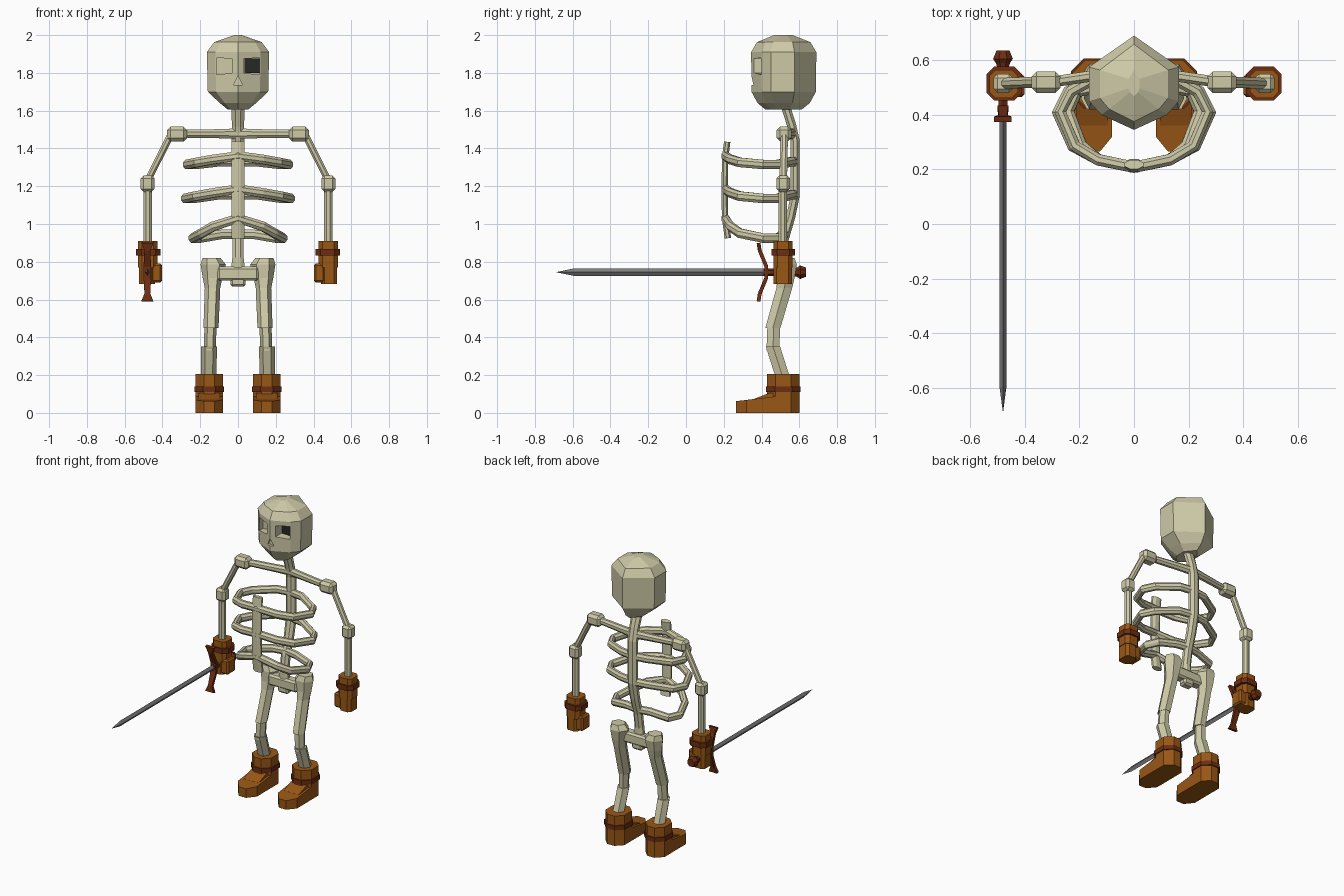
import bpy, bmesh, math
from mathutils import Vector

if "Cube" in bpy.data.objects:
    bpy.data.objects.remove(bpy.data.objects["Cube"])


def material(name, rgb):
    m = bpy.data.materials.new(name)
    m.diffuse_color = (*rgb, 1)
    m.use_nodes = True
    m.node_tree.nodes["Principled BSDF"].inputs["Base Color"].default_value = m.diffuse_color
    return m


BONE = material("bone", (0.62, 0.59, 0.39))
LEATHER = material("brown leather", (0.32, 0.095, 0.008))
STRAP = material("dark red leather", (0.15, 0.026, 0.006))
STEEL = material("grey steel", (0.21, 0.21, 0.21))
DARK = material("dark socket", (0.02, 0.02, 0.02))


def finish(name, bm, mat, mirror=False):
    bmesh.ops.recalc_face_normals(bm, faces=bm.faces)
    me = bpy.data.meshes.new(name)
    bm.to_mesh(me)
    bm.free()
    me.materials.append(mat)
    ob = bpy.data.objects.new(name, me)
    bpy.context.collection.objects.link(ob)
    if mirror:
        ob.modifiers.new("mirror", 'MIRROR').use_mirror_merge = False
    return ob


def loft(name, rings, mat, mirror=False, closed=False):
    """Skin a list of equal-length point rings."""
    bm = bmesh.new()
    vs = [[bm.verts.new(p) for p in r] for r in rings]
    n = len(vs[0])
    for k in range(len(vs) if closed else len(vs) - 1):
        a, b = vs[k], vs[(k + 1) % len(vs)]
        for i in range(n):
            j = (i + 1) % n
            bm.faces.new((a[i], a[j], b[j], b[i]))
    if not closed:
        bm.faces.new(vs[0])
        bm.faces.new(vs[-1])
    return finish(name, bm, mat, mirror)


def tube(name, path, mat, n=6, hint=(0, 0, 1), flat=True, mirror=False, closed=False):
    """Sweep an n-gon along (x, y, z, half_side, half_up) points."""
    pts = [Vector(p[:3]) for p in path]
    rings, m = [], len(pts)
    rot = math.pi / n if flat else 0
    k = 1 / math.cos(rot)
    for i, p in enumerate(path):
        if closed:
            t = pts[(i + 1) % m] - pts[i - 1]
        else:
            t = pts[min(i + 1, m - 1)] - pts[max(i - 1, 0)]
        side = t.cross(Vector(hint)).normalized()
        up = side.cross(t).normalized()
        rings.append([pts[i] + side * p[3] * k * math.cos(rot + math.tau * j / n)
                      + up * p[4] * k * math.sin(rot + math.tau * j / n) for j in range(n)])
    return loft(name, rings, mat, mirror, closed)


def block(name, x, y, z, mat, bevel=0.0, mirror=False):
    bm = bmesh.new()
    bmesh.ops.create_cube(bm, size=1)
    for v in bm.verts:
        v.co = [a[0] + (c + 0.5) * (a[1] - a[0]) for a, c in zip((x, y, z), v.co)]
    if bevel:
        bmesh.ops.bevel(bm, geom=bm.edges[:], offset=bevel, segments=1, affect='EDGES')
    return finish(name, bm, mat, mirror)


def plan(x, y, c, z):
    """Rectangle with cut corners at height z."""
    (a, b), (d, e) = x, y
    return [(a + c, d, z), (b - c, d, z), (b, d + c, z), (b, e - c, z),
            (b - c, e, z), (a + c, e, z), (a, e - c, z), (a, d + c, z)]


def prism(name, x, y, c, z, mat, mirror=False):
    return loft(name, [plan(x, y, c, h) for h in z], mat, mirror)


# Skull: six-sided plan with slim front corner facets
half = [(0.12, 0.40), (0.165, 0.45), (0.165, 0.575)]
skull_plan = [(0, 0.345)] + half + [(0, 0.69)] + [(-x, y) for x, y in reversed(half)]
skull_levels = [(1.605, 0.32, 0.55), (1.64, 0.58, 0.80), (1.70, 0.97, 0.99), (1.91, 1, 1),
                (1.963, 0.76, 0.82), (2.0, 0.12, 0.28)]
skull = loft("skull", [[(x * sx, 0.515 + (y - 0.515) * sy, z) for x, y in skull_plan]
                       for z, sx, sy in skull_levels], BONE)

# Eye sockets and nose are cut into the skull
cutters = []
for s in (-1, 1):
    outline = [(0.032, 1.80), (0.115, 1.79), (0.115, 1.88), (0.032, 1.875)]
    cutters.append(loft("socket_cutter", [[(s * x, y, z) for x, z in outline]
                                          for y in (0.3, 0.435)], BONE))
cutters.append(loft("nose_cutter", [[(-0.024, y, 1.735), (0.024, y, 1.735), (0, y, 1.785)]
                                    for y in (0.3, 0.368)], BONE))
bpy.context.view_layer.objects.active = skull
for c in cutters:
    mod = skull.modifiers.new("cut", 'BOOLEAN')
    mod.operation, mod.solver, mod.object = 'DIFFERENCE', 'EXACT', c
    bpy.ops.object.modifier_apply(modifier=mod.name)
    bpy.data.objects.remove(c)
block("left_socket_back", (0.034, 0.113), (0.427, 0.435), (1.80, 1.876), DARK)

# Spine, breastbone and pelvis
spine = [(0.525, 1.63, 0.036), (0.56, 1.52, 0.032), (0.578, 1.44, 0.034), (0.578, 1.15, 0.034),
         (0.555, 1.04, 0.032), (0.52, 0.92, 0.03), (0.505, 0.82, 0.03), (0.505, 0.73, 0.04)]
tube("spine", [(0, y, z, w, 0.024) for y, z, w in spine], BONE, 8, (0, 1, 0))
breast = [(0.218, 1.435), (0.207, 1.35), (0.205, 1.15), (0.207, 1.03), (0.222, 0.925)]
tube("breastbone", [(0, y, z, 0.034, 0.017) for y, z in breast], BONE, 8, (0, 1, 0))
block("pelvis", (-0.11, 0.11), (0.475, 0.545), (0.70, 0.775), BONE, 0.012)
block("tailbone", (-0.04, 0.04), (0.48, 0.54), (0.668, 0.72), BONE, 0.012)

# Ribs: closed hoops (half width, back y, then heights at front, side and back)
for name, w, yb, zf, zs, zb in (("upper_rib", 0.27, 0.575, 1.36, 1.315, 1.33),
                                ("middle_rib", 0.28, 0.575, 1.185, 1.135, 1.155),
                                ("lower_rib", 0.24, 0.525, 1.03, 0.925, 0.945)):
    side = [(0.13, 0.235, zf * 0.6 + zs * 0.4), (0.80 * w, 0.285, zf * 0.25 + zs * 0.75),
            (w, 0.41, zs), (0.86 * w, 0.485, zs), (0.36 * w, yb - 0.015, zb)]
    hoop = [(0, 0.208, zf)] + side + [(0, yb, zb)] + [(-x, y, z) for x, y, z in reversed(side)]
    tube(name, [(*p, 0.021, 0.025) for p in hoop], BONE, 8, closed=True)

# Collarbone and arms
tube("collarbone", [(-0.29, 0.522, 1.478, 0.02, 0.021), (-0.1, 0.55, 1.478, 0.02, 0.024),
                    (0, 0.565, 1.478, 0.02, 0.028), (0.1, 0.55, 1.478, 0.02, 0.024),
                    (0.29, 0.522, 1.478, 0.02, 0.021)], BONE, 8)
block("shoulder", (0.27, 0.375), (0.48, 0.558), (1.437, 1.515), BONE, 0.018, True)
tube("upper_arm", [(0.352, 0.52, 1.48, 0.018, 0.02), (0.478, 0.515, 1.23, 0.018, 0.02)],
     BONE, 8, (0, 1, 0), mirror=True)
block("elbow", (0.443, 0.515), (0.48, 0.55), (1.17, 1.257), BONE, 0.015, True)
tube("forearm", [(0.478, 0.513, 1.2, 0.022, 0.022), (0.478, 0.513, 0.85, 0.022, 0.022)],
     BONE, 8, (0, 1, 0), mirror=True)

# Gloves
prism("glove_cuff", (0.425, 0.53), (0.462, 0.565), 0.022, (0.77, 0.91), LEATHER, True)
prism("glove_strap", (0.41, 0.54), (0.453, 0.577), 0.028, (0.832, 0.867), STRAP, True)
prism("glove_palm", (0.44, 0.525), (0.462, 0.56), 0.018, (0.682, 0.80), LEATHER, True)
block("glove_fingers", (0.402, 0.46), (0.465, 0.55), (0.69, 0.79), LEATHER, 0.01, True)

# Legs: thigh, knee and shin
thigh = [(0.14, 0.535, 0.82, 0.048, 0.04), (0.131, 0.535, 0.785, 0.067, 0.052),
         (0.135, 0.53, 0.715, 0.052, 0.045), (0.135, 0.52, 0.66, 0.041, 0.042),
         (0.143, 0.46, 0.45, 0.04, 0.04)]
knee = [(0.145, 0.465, 0.47, 0.032, 0.034), (0.15, 0.46, 0.33, 0.032, 0.034)]
shin = [(0.153, 0.46, 0.352, 0.042, 0.038), (0.155, 0.515, 0.18, 0.04, 0.038)]
for name, path in (("thigh", thigh), ("knee", knee), ("shin", shin)):
    loft(name, [[(x + a * math.cos(i * math.tau / 6), y + b * 1.15 * math.sin(i * math.tau / 6), z)
                 for i in range(6)] for x, y, z, a, b in path], BONE, True)

# Boots
prism("boot_shaft", (0.08, 0.225), (0.43, 0.60), 0.045, (0, 0.205), LEATHER, True)
prism("boot_strap", (0.074, 0.231), (0.424, 0.606), 0.046, (0.11, 0.14), STRAP, True)
sole = [(0.08, 0.52), (0.08, 0.32), (0.125, 0.265), (0.18, 0.265), (0.225, 0.32), (0.225, 0.52)]
loft("boot_toe", [[(x, y, 0) for x, y in sole],
                  [(x, y, 0.062 + 0.12 * max(0, y - 0.265)) for x, y in sole]], LEATHER, True)
wedge = [(0.36, 0.06), (0.36, 0.074), (0.44, 0.105), (0.48, 0.105), (0.48, 0.06)]
loft("boot_instep", [[(x, y, z) for y, z in wedge] for x in (0.095, 0.21)], LEATHER, True)

# Sword held forward in the right hand
SX, SZ = -0.48, 0.745
tube("sword_blade", [(SX, 0.42, SZ, 0.013, 0.019), (SX, -0.595, SZ, 0.013, 0.019),
                     (SX, -0.685, SZ, 0.001, 0.001)], STEEL, 4, flat=False)
tube("sword_grip", [(SX, 0.41, SZ, 0.017, 0.017), (SX, 0.60, SZ, 0.017, 0.017)], STRAP, 6)
tube("sword_pommel", [(SX, 0.57, SZ, 0.02, 0.02), (SX, 0.59, SZ, 0.026, 0.026),
                      (SX, 0.605, SZ, 0.036, 0.036), (SX, 0.635, SZ, 0.024, 0.024)], STRAP, 8)
guard = [(0.384, -0.155, 0.032), (0.39, -0.115, 0.015), (0.425, -0.03, 0.02),
         (0.425, 0.03, 0.02), (0.39, 0.115, 0.015), (0.384, 0.155, 0.032)]
tube("sword_guard", [(SX, y, SZ + z, w, 0.01) for y, z, w in guard], STRAP, 4, (0, 1, 0))
